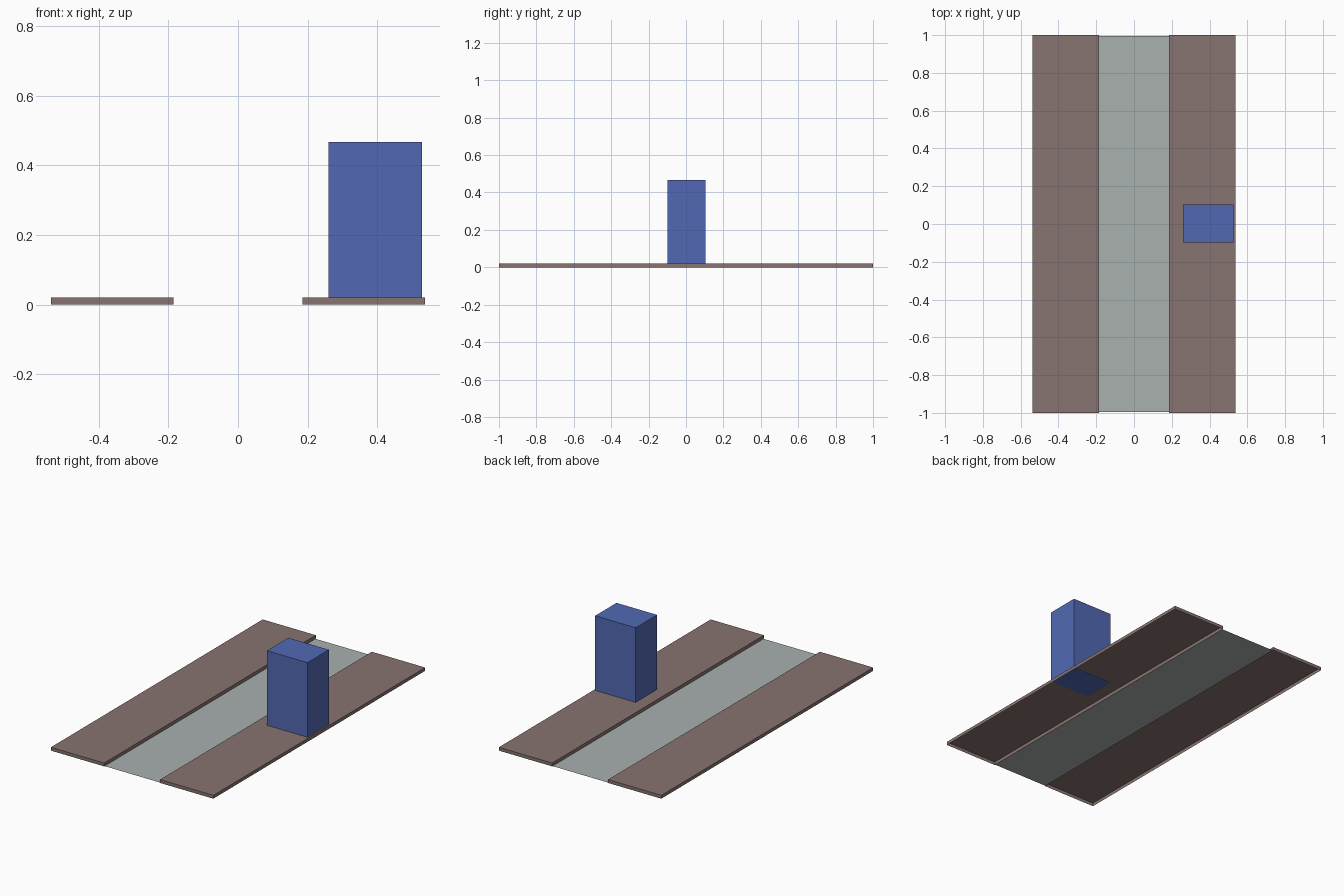
import bpy, bmesh
from mathutils import Vector

if "Cube" in bpy.data.objects:
    bpy.data.objects.remove(bpy.data.objects["Cube"])


def material(name, rgb):
    """Flat colour from 0-255 sRGB values."""
    m = bpy.data.materials.new(name)
    lin = [((c / 255 + 0.055) / 1.055) ** 2.4 for c in rgb]
    m.diffuse_color = (*lin, 1)
    m.use_nodes = True
    m.node_tree.nodes["Principled BSDF"].inputs["Base Color"].default_value = m.diffuse_color
    return m


def box(name, lo, hi, mat, open_bottom=False):
    """Axis-aligned box between two corners, optionally without its underside."""
    lo, hi = Vector(lo), Vector(hi)
    bm = bmesh.new()
    bmesh.ops.create_cube(bm, size=1)
    for v in bm.verts:
        v.co = Vector(a * b for a, b in zip(v.co, hi - lo)) + (lo + hi) / 2
    if open_bottom:
        bm.normal_update()
        under = [f for f in bm.faces if f.normal.z < -0.5]
        bmesh.ops.delete(bm, geom=under, context='FACES')
    return finish(name, bm, mat)


def finish(name, bm, mat):
    me = bpy.data.meshes.new(name)
    bm.to_mesh(me)
    bm.free()
    me.materials.append(mat)
    ob = bpy.data.objects.new(name, me)
    bpy.context.collection.objects.link(ob)
    return ob


paving = material("brown_paving", (135, 116, 113))
asphalt = material("grey_road", (169, 177, 175))
blue = material("blue_block", (81, 105, 179))

# Raised pavements, open underneath
INNER, OUTER, KERB = 0.185, 0.537, 0.02
box("left_pavement", (-OUTER, -1, 0), (-INNER, 1, KERB), paving, True)
box("right_pavement", (INNER, -1, 0), (OUTER, 1, KERB), paving, True)

# Flat road surface between them
bm = bmesh.new()
bm.faces.new([bm.verts.new((x, y, 0)) for x, y in
              ((-INNER, -0.996), (INNER, -0.996), (INNER, 0.996), (-INNER, 0.996))])
finish("road", bm, asphalt)

# Block standing on the right pavement
box("building", (0.26, -0.098, KERB - 0.001), (0.528, 0.104, 0.466), blue)
